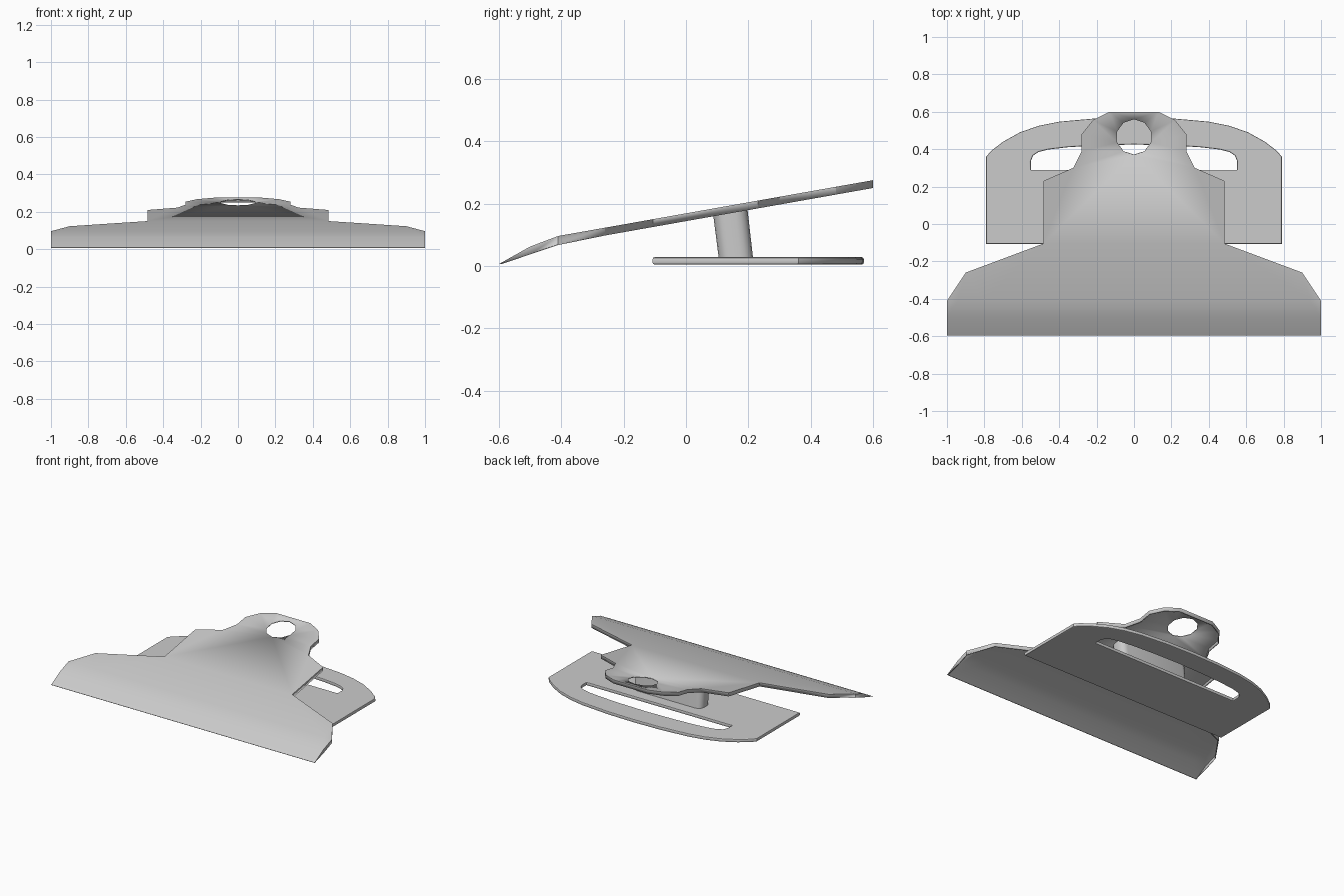
import bpy, bmesh, math
from mathutils import Vector

if "Cube" in bpy.data.objects:
    bpy.data.objects.remove(bpy.data.objects["Cube"])


def mirrored(half):
    """Close a right-hand outline by mirroring it across x = 0."""
    return half + [(-x, y) for x, y in reversed(half) if x > 1e-6]


def finish(obj, angle):
    bpy.ops.object.select_all(action='DESELECT')
    obj.select_set(True)
    bpy.context.view_layer.objects.active = obj
    if obj.type == 'CURVE':
        bpy.ops.object.convert(target='MESH')
    bpy.ops.object.shade_smooth_by_angle(angle=math.radians(angle))


def add_mesh(name, bm):
    mesh = bpy.data.meshes.new(name)
    bm.to_mesh(mesh)
    bm.free()
    obj = bpy.data.objects.new(name, mesh)
    bpy.context.collection.objects.link(obj)
    return obj


def plate_height(y):
    """Side profile of the sloping lever plate with its bent-down lip."""
    prof = [(-0.6, 0.006), (-0.5, 0.062), (-0.41, 0.096), (0.6, 0.275)]
    for (y0, z0), (y1, z1) in zip(prof, prof[1:]):
        if y <= y1 + 1e-5:
            return z0 + (z1 - z0) * (y - y0) / (y1 - y0)
    return prof[-1][1]


# lever plate: pressed sheet with a narrow turned-down rim and a hanging hole
outline = mirrored([(1.0, -0.597), (1.0, -0.41), (0.90, -0.26), (0.485, -0.105),
                    (0.485, 0.23), (0.325, 0.30), (0.28, 0.39), (0.28, 0.48),
                    (0.22, 0.555), (0.13, 0.60)])
bm = bmesh.new()
face = bm.faces.new([bm.verts.new((x, y, 0)) for x, y in outline])
rim = set(bm.edges)
bmesh.ops.inset_region(bm, faces=[face], thickness=0.02, use_even_offset=True,
                       use_boundary=True)
inner = [e for e in face.edges]
bmesh.ops.delete(bm, geom=[face], context='FACES_ONLY')
ring = [bm.verts.new((0.095 * math.sin(i * math.tau / 10),
                      0.465 + 0.095 * math.cos(i * math.tau / 10), 0)) for i in range(10)]
hole = [bm.edges.new((ring[i - 1], ring[i])) for i in range(10)]
bmesh.ops.triangle_fill(bm, edges=inner + hole, use_beauty=True, normal=Vector((0, 0, 1)))
for y in (-0.5, -0.41):
    bmesh.ops.bisect_plane(bm, geom=bm.verts[:] + bm.edges[:] + bm.faces[:],
                           plane_co=(0, y, 0), plane_no=(0, 1, 0))
for v in bm.verts:
    on_hole = Vector((v.co.x, v.co.y - 0.465)).length < 0.1
    drop = 0.025 if v.is_boundary and not on_hole else 0
    v.co.z = max(0.006, plate_height(v.co.y) - drop)
bmesh.ops.recalc_face_normals(bm, faces=bm.faces[:])
if sum(f.normal.z * f.calc_area() for f in bm.faces) < 0:
    bmesh.ops.reverse_faces(bm, faces=bm.faces[:])
plate = add_mesh("lever_plate", bm)
mod = plate.modifiers.new("sheet", 'SOLIDIFY')
mod.thickness = 0.006
mod.offset = -1
finish(plate, 35)

# base plate: flat sheet with an arched back edge and a long slot
curve = bpy.data.curves.new("base_plate", 'CURVE')
curve.dimensions = '2D'
curve.fill_mode = 'BOTH'
curve.extrude, curve.bevel_depth, curve.bevel_resolution = 0.0055, 0.006, 1
curve.offset = -0.006
shapes = [
    [(0.79, -0.107), (0.79, 0.36), (0.765, 0.39), (0.70, 0.44), (0.61, 0.49),
     (0.51, 0.525), (0.40, 0.547), (0.20, 0.565), (0, 0.57)],
    [(0.552, 0.29), (0.552, 0.335), (0.54, 0.365), (0.51, 0.385), (0.46, 0.398),
     (0.36, 0.41), (0.20, 0.42), (0, 0.425)],
]
for half in shapes:
    pts = mirrored(half)
    sp = curve.splines.new('POLY')
    sp.points.add(len(pts) - 1)
    for p, (x, y) in zip(sp.points, pts):
        p.co = (x, y, 0, 1)
    sp.use_cyclic_u = True
base = bpy.data.objects.new("base_plate", curve)
base.location.z = 0.0165
bpy.context.collection.objects.link(base)
finish(base, 35)

# spring housing: rounded block leaning square to the lever plate
bm = bmesh.new()
bmesh.ops.create_cube(bm, size=1)
for v in bm.verts:
    v.co.x *= 0.52
    v.co.y *= 0.11
upright = [e for e in bm.edges if abs(e.verts[0].co.z - e.verts[1].co.z) > 0.5]
bmesh.ops.bevel(bm, geom=upright, offset=0.04, segments=4, profile=0.5, affect='EDGES')
for v in bm.verts:
    if v.co.z > 0:
        v.co.y += 0.14
        v.co.z = plate_height(v.co.y) - 0.003
    else:
        v.co.y += 0.16
        v.co.z = 0.025
finish(add_mesh("spring_housing", bm), 40)
